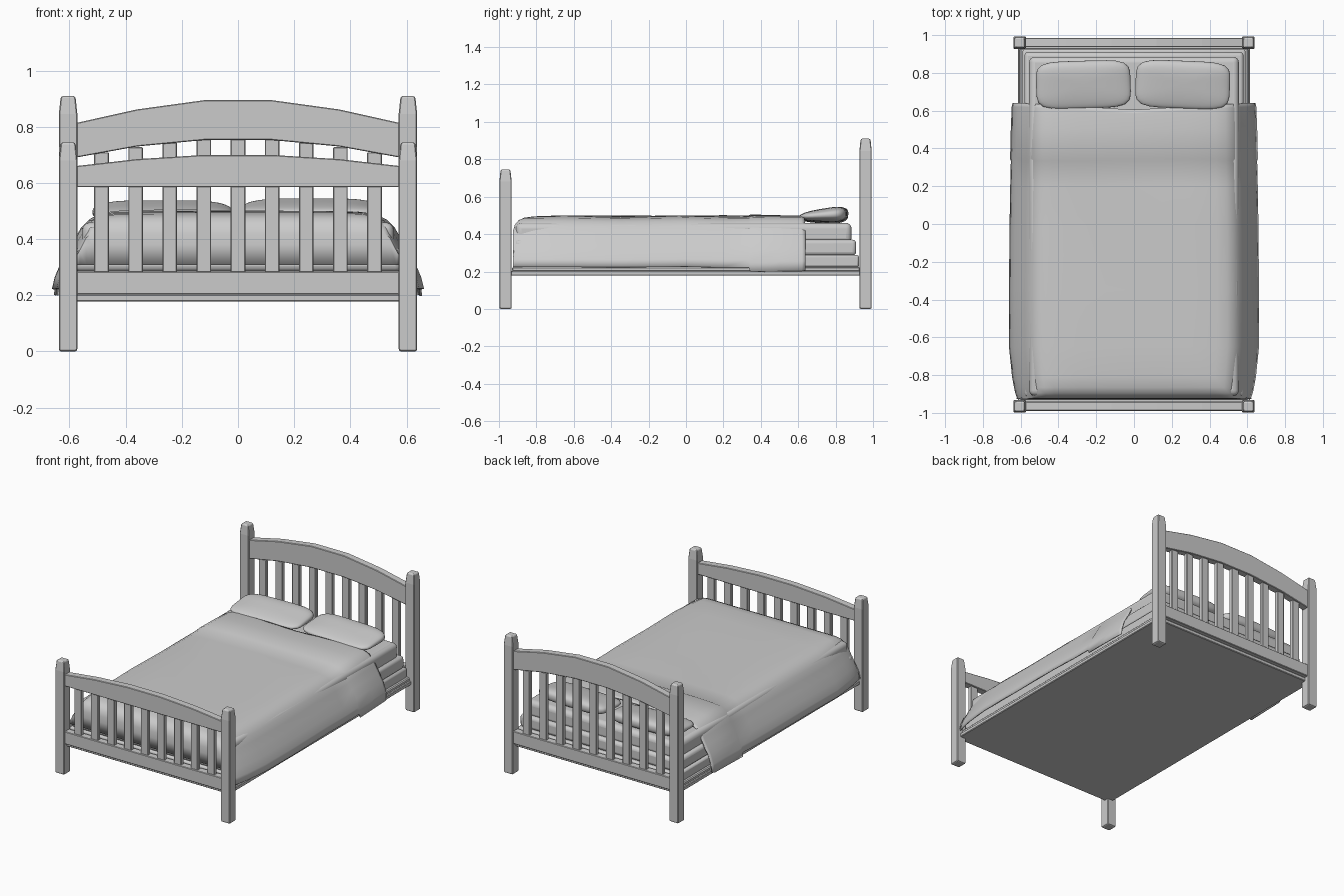
import bpy, bmesh, math

cube = bpy.data.objects.get("Cube")
if cube:
    bpy.data.objects.remove(cube, do_unlink=True)

grey = bpy.data.materials.new("plain_grey")
grey.use_nodes = True
grey.diffuse_color = (0.6, 0.6, 0.6, 1)
grey.node_tree.nodes["Principled BSDF"].inputs["Base Color"].default_value = grey.diffuse_color


def finish(name, bm, bevel=0, segments=1, smooth=False):
    bmesh.ops.recalc_face_normals(bm, faces=bm.faces)
    mesh = bpy.data.meshes.new(name)
    bm.to_mesh(mesh)
    bm.free()
    mesh.materials.append(grey)
    ob = bpy.data.objects.new(name, mesh)
    bpy.context.collection.objects.link(ob)
    if bevel:
        mod = ob.modifiers.new("bevel", 'BEVEL')
        mod.width, mod.segments = bevel, segments
    if smooth:
        bpy.ops.object.select_all(action='DESELECT')
        ob.select_set(True)
        bpy.context.view_layer.objects.active = ob
        bpy.ops.object.shade_smooth_by_angle(angle=math.radians(40))
    return ob


def box(name, x0, x1, y0, y1, z0, z1, bevel=0.0, segments=1, smooth=False):
    bm = bmesh.new()
    bmesh.ops.create_cube(bm, size=1)
    for v in bm.verts:
        v.co = (x1 if v.co.x > 0 else x0, y1 if v.co.y > 0 else y0, z1 if v.co.z > 0 else z0)
    return finish(name, bm, bevel, segments, smooth)


def loft(name, rings, bevel=0.0):
    """Closed solid through a list of point rings."""
    bm = bmesh.new()
    rows = [[bm.verts.new(p) for p in ring] for ring in rings]
    n = len(rows[0])
    for a, b in zip(rows, rows[1:]):
        for i in range(n):
            j = (i + 1) % n
            bm.faces.new((a[i], a[j], b[j], b[i]))
    bm.faces.new(rows[0])
    bm.faces.new(rows[-1])
    return finish(name, bm, bevel)


def post(name, x, y, height):
    rings = []
    for z, r in ((0, 0.029), (0.006, 0.033), (height - 0.065, 0.033),
                 (height - 0.008, 0.027), (height, 0.022)):
        rings.append([(x + r * sx, y + r * sy, z) for sx, sy in ((-1, -1), (1, -1), (1, 1), (-1, 1))])
    loft(name, rings, 0.004)


def arch(name, y, half, bottoms, tops):
    """Curved rail; heights are given from the end to the centre."""
    xs = (0.58, 0.36, 0.12)
    side = list(zip(xs, bottoms, tops))
    stations = [(-x, b, t) for x, b, t in side] + side[::-1]
    loft(name, [[(x, y - half, b), (x, y + half, b), (x, y + half, t), (x, y - half, t)]
                for x, b, t in stations], 0.003)


# Posts, rails and slats of both ends
ends = (("foot", -0.965, 0.745, (0.585,) * 3, (0.66, 0.685, 0.70)),
        ("head", 0.96, 0.91, (0.69, 0.73, 0.753), (0.813, 0.862, 0.895)))
for end, y, height, bottoms, tops in ends:
    for side, x in (("left", 0.605), ("right", -0.605)):
        post(f"{end}_post_{side}", x, y, height)
    arch(f"{end}_arched_rail", y, 0.024, bottoms, tops)
    box(f"{end}_lower_rail", -0.58, 0.58, y - 0.024, y + 0.024, 0.203, 0.285, 0.003)
    for i in range(9):
        x = (i - 4) * 0.1215
        top = bottoms[0] if end == "foot" else 0.753 - 0.15 * abs(x) ** 1.3
        box(f"{end}_slat_{i + 1}", x - 0.026, x + 0.026, y - 0.014, y + 0.014,
            0.28, top + 0.015, 0.003)

# Bed base and mattress layers
box("base_board", -0.615, 0.615, -0.965, 0.96, 0.178, 0.203, 0.004)
box("base_frame", -0.605, 0.605, -0.93, 0.93, 0.2, 0.225, 0.006)
box("box_spring", -0.59, 0.59, -0.92, 0.925, 0.222, 0.288, 0.012, 2, True)
box("mattress_lower", -0.58, 0.58, -0.915, 0.91, 0.285, 0.37, 0.02, 3, True)
box("mattress", -0.555, 0.555, -0.91, 0.885, 0.35, 0.46, 0.03, 4, True)

# Blanket: a draped cross-section carried along the bed, folded over near the pillows
half_section = [(0.662, 0.225), (0.652, 0.265), (0.633, 0.31), (0.603, 0.36), (0.578, 0.405),
                (0.558, 0.44), (0.53, 0.468), (0.495, 0.485), (0.44, 0.493), (0.3, 0.497), (0.15, 0.498)]
section = half_section + [(0, 0.498)] + [(-x, z) for x, z in half_section[::-1]]
# Stations: y, width, height limit, fold-over amount
stations = [(-0.925, 0.935, 0.31, 0), (-0.926, 0.935, 0.38, 0), (-0.924, 0.935, 0.42, 0),
            (-0.915, 0.94, 0.45, 0), (-0.895, 0.95, 0.474, 0), (-0.865, 0.96, 0.488, 0),
            (-0.81, 0.975, 0.495, 0), (-0.65, 1.0, 0.6, 0), (-0.35, 1.0, 0.6, 0),
            (0.0, 0.995, 0.6, 0), (0.2, 0.99, 0.6, 0), (0.335, 0.985, 0.6, 0),
            (0.345, 0.985, 0.6, 1), (0.5, 0.98, 0.6, 0.9), (0.605, 0.975, 0.6, 0.5),
            (0.625, 0.972, 0.6, -0.2)]
bm = bmesh.new()
rows = []
for y, width, limit, fold in stations:
    row = []
    for x, z in section:
        drop = max(0, (0.31 - z) / 0.085)
        z = min(z, limit)
        hem = -0.025 * drop * min(1, abs(fold) * 4)
        lift = fold * 0.005 * (1 - drop)
        wave = 0.003 * math.sin(y * 9 + x * 4) * (0 if limit < 0.5 else 1)
        edge = 0.0
        if y > 0.6:
            edge = 0.015 * min(1, abs(x) / 0.6) ** 3 - 0.02 * max(0, 1 - abs(x) / 0.35)
        side = 1 if x > 0 else -1 if x < 0 else 0
        row.append(bm.verts.new((x * width + side * drop * fold * 0.004, y + edge, z + hem + lift + wave)))
    rows.append(row)
for a, b in zip(rows, rows[1:]):
    for i in range(len(section) - 1):
        bm.faces.new((a[i], a[i + 1], b[i + 1], b[i]))
blanket = finish("blanket", bm, smooth=True)
solid = blanket.modifiers.new("thickness", 'SOLIDIFY')
solid.thickness = 0.008
solid.offset = -1 if blanket.data.polygons[len(blanket.data.polygons) // 2].normal.z > 0 else 1


def pillow(name, cx, turn, lift):
    bm = bmesh.new()
    bmesh.ops.create_uvsphere(bm, u_segments=40, v_segments=20, radius=1)
    for v in bm.verts:
        x, y, z = v.co
        r = math.hypot(x, y)
        if r > 1e-4:
            k = r ** 0.7 / (abs(x) ** 5 + abs(y) ** 5) ** 0.2
            x, y = x * k, y * k
        # Wedge: thin towards the foot, thick at the head
        h = math.copysign(abs(z) ** 0.75, z)
        px, py = x * 0.25, y * 0.126
        v.co = (cx + px * math.cos(turn) - py * math.sin(turn),
                0.738 + py + px * math.sin(turn),
                0.497 + lift + 0.008 * y + h * (0.036 + 0.013 * y))
    finish(name, bm, smooth=True)


pillow("pillow_right", -0.268, 0.03, -0.003)
pillow("pillow_left", 0.258, -0.04, 0.004)
